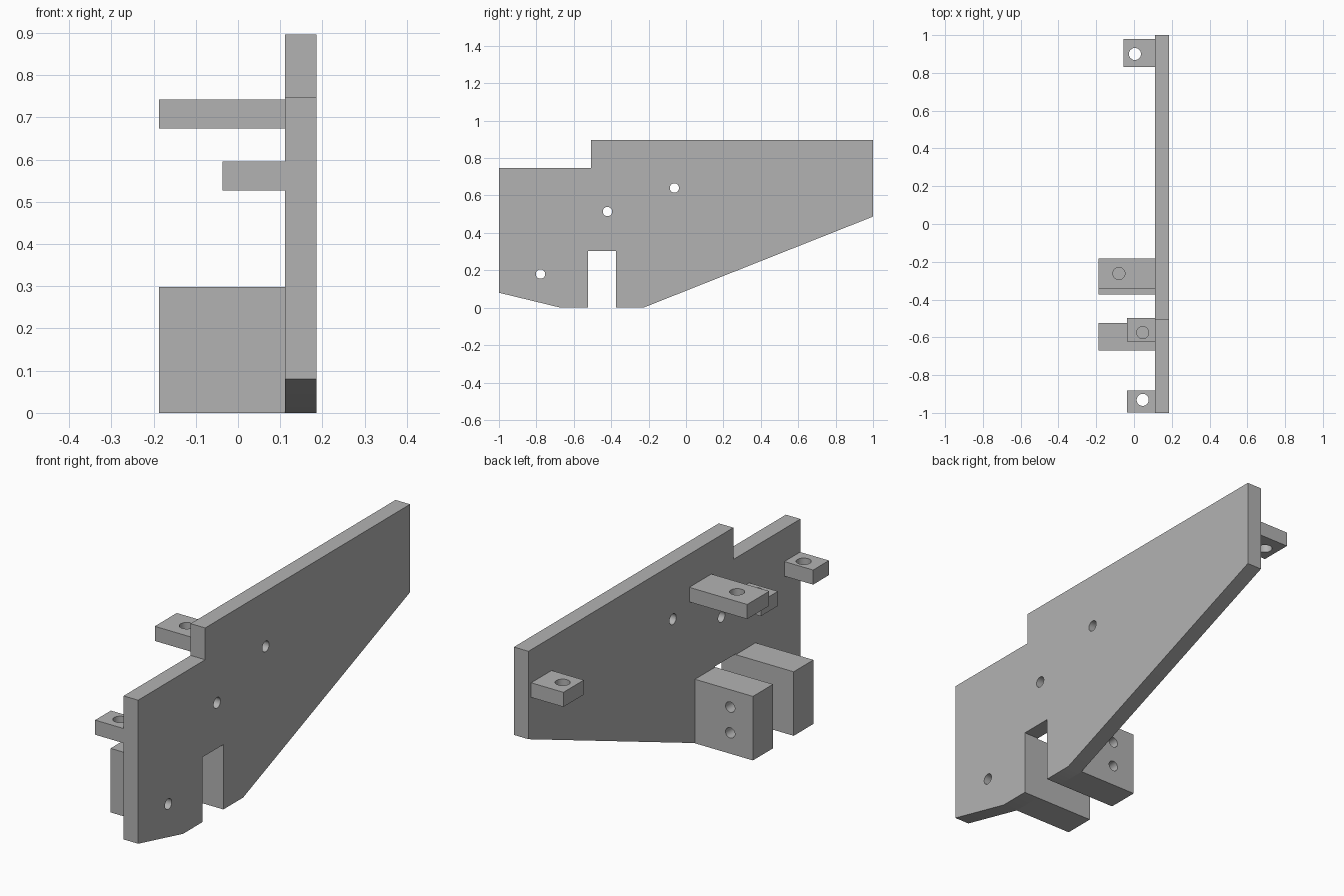
import bpy
import bmesh
from math import radians
from mathutils import Matrix, Vector

default_cube = bpy.data.objects.get("Cube")
if default_cube:
    bpy.data.objects.remove(default_cube, do_unlink=True)

grey = bpy.data.materials.new("plain_grey")
grey.use_nodes = True
GREY = (0.45, 0.45, 0.45, 1)
grey.diffuse_color = GREY
grey.node_tree.nodes["Principled BSDF"].inputs["Base Color"].default_value = GREY

INNER, OUTER = 0.111, 0.186   # plate faces along x
REACH = -0.187                # far end of the blocks


def add_object(name, bm):
    bmesh.ops.recalc_face_normals(bm, faces=bm.faces)
    mesh = bpy.data.meshes.new(name)
    bm.to_mesh(mesh)
    bm.free()
    mesh.materials.append(grey)
    obj = bpy.data.objects.new(name, mesh)
    bpy.context.collection.objects.link(obj)
    return obj


def box(name, low, high):
    low, high = Vector(low), Vector(high)
    bm = bmesh.new()
    place = Matrix.Translation((low + high) / 2) @ Matrix.Diagonal((*(high - low), 1))
    bmesh.ops.create_cube(bm, size=1, matrix=place)
    return add_object(name, bm)


def drill(obj, centres, radius, axis, length=0.4):
    """Cut round holes along one axis, then drop the cutter."""
    turn = {"x": Matrix.Rotation(radians(90), 4, "Y"),
            "y": Matrix.Rotation(radians(90), 4, "X"),
            "z": Matrix.Identity(4)}[axis]
    bm = bmesh.new()
    for c in centres:
        bmesh.ops.create_cone(bm, cap_ends=True, segments=32, radius1=radius,
                              radius2=radius, depth=length,
                              matrix=Matrix.Translation(c) @ turn)
    cutter = add_object("hole_cutter", bm)
    cutter.hide_render = True
    mod = obj.modifiers.new("holes", "BOOLEAN")
    mod.operation = "DIFFERENCE"
    mod.solver = "EXACT"
    mod.object = cutter
    bpy.ops.object.select_all(action="DESELECT")
    bpy.context.view_layer.objects.active = obj
    obj.select_set(True)
    bpy.ops.object.modifier_apply(modifier=mod.name)
    bpy.data.objects.remove(cutter, do_unlink=True)
    bpy.ops.object.shade_smooth_by_angle(angle=radians(30))


# Side plate: profile in y and z, extruded along x
profile = [(-1, 0.08), (-0.67, 0), (-0.525, 0), (-0.525, 0.302), (-0.373, 0.302),
           (-0.373, 0), (-0.228, 0), (1, 0.487), (1, 0.896), (-0.507, 0.896),
           (-0.507, 0.748), (-1, 0.748)]
bm = bmesh.new()
face = bm.faces.new([bm.verts.new((INNER, y, z)) for y, z in profile])
side = bmesh.ops.extrude_face_region(bm, geom=[face])["geom"]
bmesh.ops.translate(bm, vec=(OUTER - INNER, 0, 0),
                    verts=[v for v in side if isinstance(v, bmesh.types.BMVert)])
plate = add_object("side_plate", bm)
drill(plate, [(INNER, -0.778, 0.18), (INNER, -0.42, 0.514), (INNER, -0.062, 0.64)],
      0.025, "x")

# Blocks on both sides of the slot
box("front_block", (REACH, -0.67, 0), (INNER, -0.525, 0.298))
back_block = box("back_block", (REACH, -0.373, 0), (INNER, -0.225, 0.298))
drill(back_block, [(-0.07, -0.3, z) for z in (0.097, 0.217)], 0.024, "y")

# Horizontal tabs: name, end x, y range, bottom z, hole centre
tabs = [("back_tab", -0.055, 0.83, 0.98, 0.674, (0.005, 0.9)),
        ("middle_tab", REACH, -0.345, -0.183, 0.674, (-0.08, -0.262)),
        ("slot_tab", -0.037, -0.623, -0.497, 0.527, (0.046, -0.575)),
        ("front_tab", -0.037, -0.998, -0.882, 0.527, (0.046, -0.931))]
for name, end, y0, y1, z, hole in tabs:
    tab = box(name, (end, y0, z), (INNER, y1, z + 0.068))
    drill(tab, [(*hole, z)], 0.032, "z")
